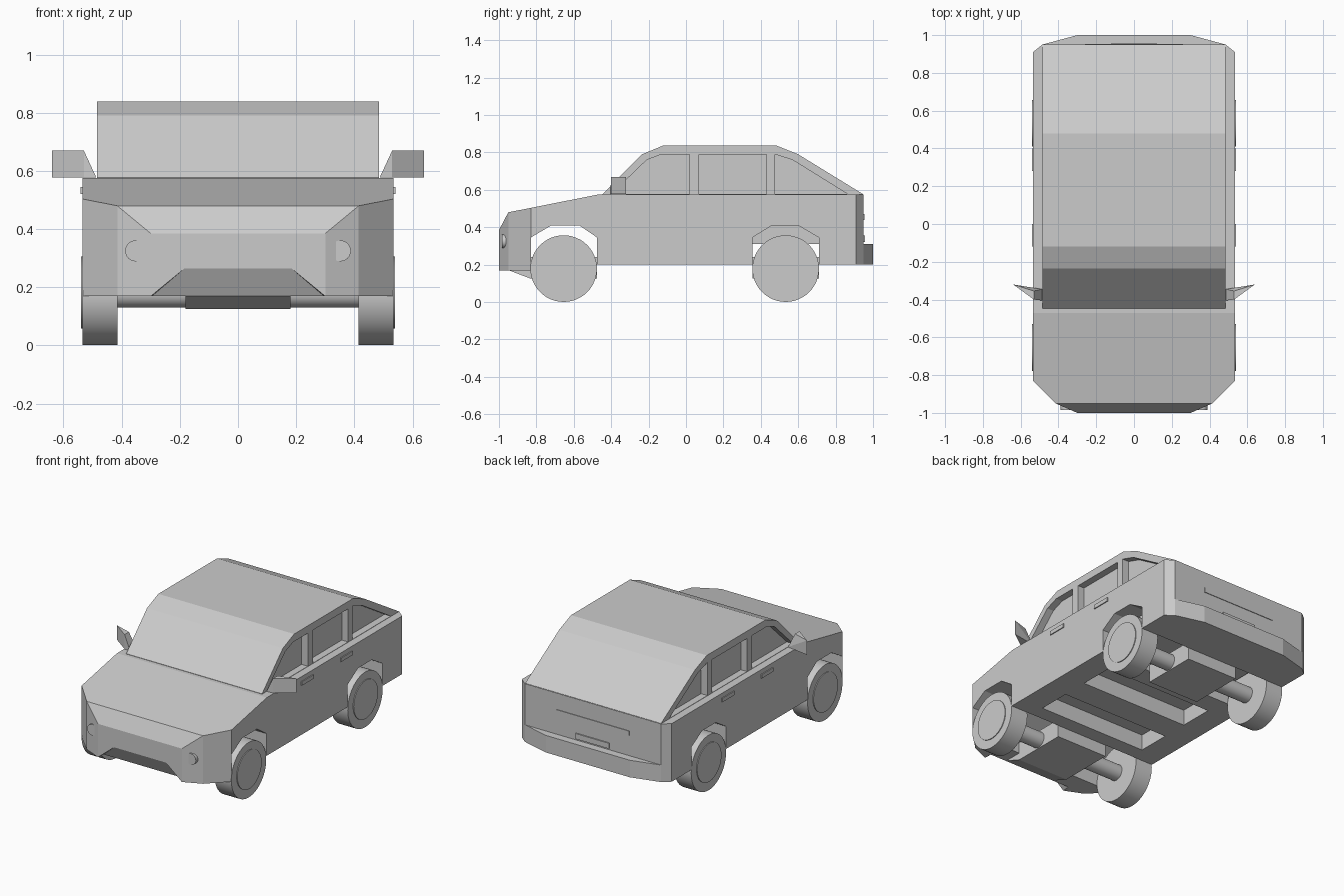
import bpy, bmesh, math
from mathutils import Vector

if "Cube" in bpy.data.objects:
    bpy.data.objects.remove(bpy.data.objects["Cube"])


def finish(name, bm):
    bmesh.ops.recalc_face_normals(bm, faces=bm.faces)
    me = bpy.data.meshes.new(name)
    bm.to_mesh(me)
    bm.free()
    ob = bpy.data.objects.new(name, me)
    bpy.context.collection.objects.link(ob)
    return ob


def prism(name, pts, axis, lo, hi):
    """Extrude a closed profile: axis 'x' takes (y, z) points, axis 'z' takes (x, y)."""
    bm = bmesh.new()
    vs = [bm.verts.new((lo, a, b) if axis == 'x' else (a, b, lo)) for a, b in pts]
    face = bm.faces.new(vs)
    ext = bmesh.ops.extrude_face_region(bm, geom=[face])
    step = Vector((hi - lo, 0, 0)) if axis == 'x' else Vector((0, 0, hi - lo))
    bmesh.ops.translate(bm, vec=step, verts=[v for v in ext['geom'] if isinstance(v, bmesh.types.BMVert)])
    return finish(name, bm)


def box(name, x, y, z):
    return prism(name, [(x[0], y[0]), (x[1], y[0]), (x[1], y[1]), (x[0], y[1])], 'z', *z)


def hull(name, pts):
    bm = bmesh.new()
    for p in pts:
        bm.verts.new(p)
    bmesh.ops.convex_hull(bm, input=bm.verts)
    return finish(name, bm)


def cylinder(name, loc, radius, depth, axis='x', sides=48):
    rot = (0, math.pi / 2, 0) if axis == 'x' else (math.pi / 2, 0, 0)
    bpy.ops.mesh.primitive_cylinder_add(vertices=sides, radius=radius, depth=depth, location=loc, rotation=rot)
    ob = bpy.context.object
    ob.name = name
    bpy.ops.object.shade_smooth_by_angle(angle=math.radians(30))
    return ob


def boolean(ob, cutter, op='DIFFERENCE'):
    mod = ob.modifiers.new("cut", 'BOOLEAN')
    mod.operation, mod.solver, mod.object = op, 'EXACT', cutter
    bpy.context.view_layer.objects.active = ob
    bpy.ops.object.modifier_apply(modifier=mod.name)
    bpy.data.objects.remove(cutter)


# Lower body: side profile with wheel arches, trimmed by the plan outline
side = [(-1.01, .17), (-1.01, .366), (-.95, .48), (-.47, .575), (.95, .575), (.95, .31), (1.01, .31), (1.01, .2),
        (.71, .2), (.71, .345), (.6, .41), (.46, .41), (.355, .345), (.355, .2),
        (-.475, .2), (-.475, .345), (-.57, .41), (-.72, .41), (-.83, .345), (-.83, .17)]
half = [(.30, -1), (.415, -.95), (.535, -.83), (.535, .91), (.485, .95), (.30, 1)]
plan = half + [(-x, y) for x, y in reversed(half)]
body = prism("body", side, 'x', -.6, .6)
boolean(body, prism("plan_trim", plan, 'z', 0, 1), 'INTERSECT')

# Sloped lower grille opening
boolean(body, hull("grille_cut", [(s * x, y, z) for s in (-1, 1) for x, y, z in
                                  [(.18, -1.002, .268), (.304, -1.002, .166), (.30, -.948, .166)]]))
# Floor recesses between the cross members
for y in ((-.38, -.17), (.0, .22)):
    boolean(body, box("floor_cut", (-.38, .38), y, (.1, .3)))

# Cabin with recessed side windows
cabin = prism("cabin", [(-.447, .57), (-.447, .577), (-.235, .79), (-.12, .838), (.48, .838), (.60, .79),
                        (.947, .577), (.947, .57)], 'x', -.485, .485)
windows = [[(-.40, .577), (-.21, .76), (-.13, .79), (.02, .79), (.02, .577)],
           [(.07, .577), (.07, .79), (.43, .79), (.43, .577)],
           [(.475, .577), (.475, .79), (.57, .76), (.865, .577)]]
for s in (-1, 1):
    for w in windows:
        boolean(cabin, prism("window_cut", w, 'x', s * .44, s * .52))

# Underbody plates and rear tank
prism("front_skid_plate", [(-.95, .171), (-.83, .125), (-.475, .125), (-.475, .24), (-.83, .24)], 'x', -.18, .18)
box("rear_skid_plate", (-.18, .18), (.355, .71), (.125, .24))
box("rear_shelf", (-.40, .40), (.35, .715), (.31, .415))

# Wheels and axles
for label, y in (("front", -.654), ("rear", .533)):
    cylinder(label + "_axle", (0, y, .18), .05, .86)
    for s in (-1, 1):
        cylinder(label + "_wheel", (s * .475, y, .179), .178, .12)
        cylinder(label + "_hub", (s * .50, y, .182), .124, .08)

for s in (-1, 1):
    # Side mirror
    hull("mirror", [(s * x, y, z) for x, y, z in
                    [(.487, -.405, .577), (.487, -.345, .577), (.53, -.40, .577), (.53, -.40, .67),
                     (.53, -.355, .67), (.64, -.32, .577), (.64, -.32, .67)]])
    # Headlight
    cylinder("headlight", (s * .352, -.965, .325), .036, .038, 'y', 24)
    # Door handles
    for y in (-.12, .28):
        box("door_handle", (s * .525, s * .541), (y, y + .12), (.52, .545))

# Rear plate and trim strip
box("rear_plate", (-.12, .12), (.94, .958), (.32, .355))
box("rear_trim", (-.26, .26), (.94, .954), (.44, .47))
